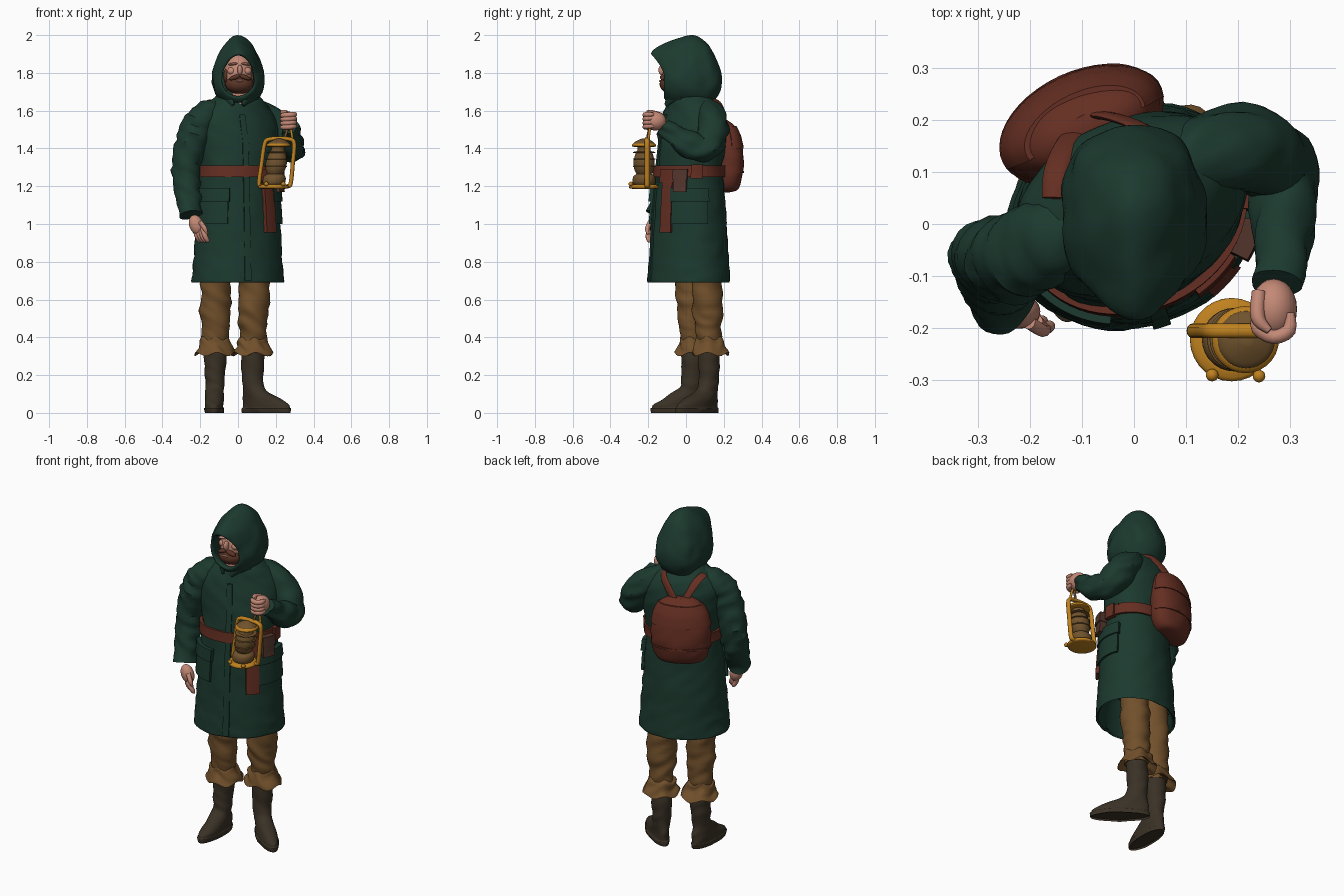
import bpy, bmesh, math
from math import sin, cos, pi, radians
from mathutils import Vector, noise, Matrix

if "Cube" in bpy.data.objects:
    bpy.data.objects.remove(bpy.data.objects["Cube"])

def material(name, rgb):
    m = bpy.data.materials.new(name)
    m.diffuse_color = (*rgb, 1)
    m.use_nodes = True
    m.node_tree.nodes["Principled BSDF"].inputs["Base Color"].default_value = m.diffuse_color
    return m

GREEN = material("coat green", (.0115, .042, .028))
LEATHER = material("red leather", (.13, .028, .016))
CLOTH = material("trouser tan", (.165, .08, .024))
BOOT = material("boot brown", (.042, .031, .019))
SKIN = material("skin", (.55, .25, .18))
BEARD = material("beard brown", (.105, .036, .02))
GOLD = material("lantern gold", (.52, .22, .014))
BRASS = material("dull brass", (.16, .085, .026))
POUCH = material("pouch brown", (.085, .036, .025))
TURN = radians(25)          # the torso is turned about z

def spline(rows, steps):
    """Catmull-Rom interpolation of equal-length tuples."""
    out, n = [], len(rows)
    for i in range(n - 1):
        p = [rows[max(0, min(n - 1, i + k))] for k in (-1, 0, 1, 2)]
        for s in range(steps):
            t = s / steps
            out.append(tuple(.5 * (2*b + (c-a)*t + (2*a-5*b+4*c-d)*t*t + (3*b-a-3*c+d)*t**3)
                             for a, b, c, d in zip(*p)))
    return out + [tuple(rows[-1])]

def mesh(name, bm, mat):
    bmesh.ops.recalc_face_normals(bm, faces=bm.faces)
    me = bpy.data.meshes.new(name)
    bm.to_mesh(me)
    bm.free()
    me.materials.append(mat)
    ob = bpy.data.objects.new(name, me)
    bpy.context.collection.objects.link(ob)
    return ob

def skin_rings(name, rings, mat):
    """Closed surface through equal rings of points, capped at both ends."""
    bm = bmesh.new()
    vs = [[bm.verts.new(p) for p in r] for r in rings]
    n = len(vs[0])
    for a, b in zip(vs, vs[1:]):
        for i in range(n):
            bm.faces.new((a[i], a[(i+1) % n], b[(i+1) % n], b[i]))
    bm.faces.new(vs[0])
    bm.faces.new(vs[-1])
    return mesh(name, bm, mat)

def tube(name, rows, mat, flat=None, ref=(1, 0, 0), steps=5, seg=28, fold=0, wave=0):
    """Loft of ellipses (x,y,z,a,b): level rings turned by 'flat', or swept along the path."""
    rows = spline([r if len(r) == 5 else (*r, r[3]) for r in rows], steps)
    rings, u = [], Vector(ref)
    for i, (x, y, z, a, b) in enumerate(rows):
        c = Vector((x, y, z))
        if flat is None:
            t = (Vector(rows[min(i+1, len(rows)-1)][:3]) - Vector(rows[max(i-1, 0)][:3])).normalized()
            u = (u - t * u.dot(t)).normalized()
            v = t.cross(u)
        else:
            u, v = Vector((cos(flat), sin(flat), 0)), Vector((-sin(flat), cos(flat), 0))
        ring = []
        for k in range(seg):
            w = 2 * pi * k / seg
            d = u * a * cos(w) + v * b * sin(w)
            p = c + d
            if fold:
                q = Vector((p.x * 9, p.y * 9, p.z * 22 + p.x * 12))
                p += d.normalized() * fold * noise.noise(q)
            p.z += wave * sin(5 * w + x * 30)
            ring.append(p)
        rings.append(ring)
    return skin_rings(name, rings, mat)

def patch(name, rows, t0, t1, z0, z1, off, mat, seg=16):
    """Panel lying on a level-ringed loft between two angles (degrees) and heights."""
    fine = spline(rows, 8)
    def point(t, z, o):
        r = min(fine, key=lambda r: abs(r[2] - z))
        x, y = (r[3] + o) * cos(t), (r[4] + o) * sin(t)
        return Vector((r[0] + x*cos(TURN) - y*sin(TURN), r[1] + x*sin(TURN) + y*cos(TURN), z))
    rings, levels = [], 6
    for j in range(seg + 1):
        t = radians(t0 + (t1 - t0) * j / seg)
        zs = [z0 + (z1 - z0) * k / levels for k in range(levels + 1)]
        rings.append([point(t, z, off) for z in zs] + [point(t, z, -.02) for z in reversed(zs)])
    return skin_rings(name, rings, mat)

def ball(name, c, r, mat, tilt=0):
    bm = bmesh.new()
    bmesh.ops.create_uvsphere(bm, u_segments=24, v_segments=16, radius=1)
    bm.transform(Matrix.Translation(c) @ Matrix.Rotation(tilt, 4, 'Y') @ Matrix.Diagonal((*r, 1)))
    return mesh(name, bm, mat)

# coat body, with a turned-in hem
coat = [(0, .015, .70, .25, .21), (0, .015, .80, .243, .203), (0, .015, .95, .232, .195),
        (0, .015, 1.1, .222, .186), (0, .015, 1.28, .208, .17), (0, .03, 1.42, .222, .17),
        (-.01, .04, 1.54, .228, .158), (-.01, .04, 1.61, .19, .138),
        (0, .03, 1.66, .135, .11), (0, .02, 1.71, .085, .08)]
tube("coat", [(0, .015, .9, .2, .16), (0, .015, .72, .235, .19), (0, .015, .698, .243, .2)] + coat,
     GREEN, flat=TURN, seg=56, fold=.008)
patch("coat_placket", coat, -103, -95, .70, 1.58, .009, GREEN, 4)
for side, a, b in (("left", -55, 0), ("right", -180, -125)):
    patch(side + "_pocket", coat, a, b, 1.0, 1.17, .014, GREEN)
    patch(side + "_pocket_flap", coat, a - 2, b + 2, 1.12, 1.19, .022, GREEN)

# sleeves
tube("right_sleeve", [(-.09, 0, 1.62, .05), (-.175, -.038, 1.57, .08), (-.235, -.065, 1.47, .08),
     (-.272, -.07, 1.28, .077), (-.265, -.11, 1.16, .068), (-.245, -.15, 1.05, .06)], GREEN, fold=.02, steps=8)
tube("left_sleeve", [(.07, .09, 1.62, .05), (.155, .13, 1.565, .078), (.225, .142, 1.475, .077),
     (.282, .095, 1.395, .07), (.288, -.01, 1.43, .064), (.275, -.115, 1.52, .046)], GREEN, fold=.02, steps=8)

# hood: pointed sections from the inside, round the rim and to the back; the top leans forward
hood = [(.0, 1.79, .09, .12, 0), (-.06, 1.785, .09, .115, -.2), (-.105, 1.785, .084, .107, -.55),
        (-.115, 1.785, .094, .12, -.58), (-.09, 1.79, .115, .15, -.38), (-.04, 1.80, .131, .178, -.1),
        (.04, 1.81, .135, .19, 0), (.11, 1.79, .12, .168, .0), (.155, 1.785, .092, .125, -.1),
        (.183, 1.77, .045, .065, -.1), (.19, 1.765, .01, .015, 0)]
rings = []
for y, z, w, h, tilt in spline(hood, 5):
    ring = []
    for k in range(40):
        a = 2 * pi * k / 40
        p = Vector((w * sin(a) * (1 - .24 * cos(a)), y + tilt * h * max(0, cos(a)) ** 1.5, z + h * cos(a)))
        p.x += .012 * noise.noise(p * 14)
        ring.append(p)
    rings.append(ring)
skin_rings("hood", rings, GREEN)
for s in (-1, 1):           # collar points
    tube("collar", [(s*.09, -.02, 1.68, .035, .02), (s*.06, -.075, 1.67, .03, .012),
                    (s*.025, -.105, 1.63, .012, .008)], GREEN, ref=(0, 0, 1), seg=12)

# head
ball("head", (.005, -.02, 1.79), (.083, .105, .122), SKIN)
tube("neck", [(.01, -.03, 1.58, .05), (.01, -.042, 1.65, .052), (.01, -.03, 1.74, .055)], SKIN, flat=0)
ball("beard", (.008, -.07, 1.74), (.075, .07, .052), BEARD)
ball("mouth", (.01, -.137, 1.757), (.02, .006, .005), SKIN)
ball("nose", (.01, -.126, 1.815), (.014, .02, .028), SKIN)
for s in (-1, 1):
    ball("moustache", (.01 + s*.025, -.12, 1.777), (.034, .018, .012), BEARD, s * .35)
    ball("brow", (.008 + s*.035, -.107, 1.847), (.027, .014, .007), SKIN, s * .1)
    ball("cheek", (.008 + s*.042, -.098, 1.81), (.022, .02, .02), SKIN)
    ball("sideburn", (.007 + s*.07, -.055, 1.785), (.014, .035, .04), BEARD)

# belt, hanging strap and pouches
patch("belt", coat, 0, 359.9, 1.25, 1.31, .014, LEATHER, 64)
patch("belt_strap", coat, -73, -55, .955, 1.27, .02, LEATHER, 6)
patch("belt_loop", coat, -78, -52, 1.22, 1.29, .024, LEATHER, 6)
patch("pouch", coat, -50, -32, 1.17, 1.28, .042, POUCH, 8)
patch("pouch_flap", coat, -51, -31, 1.235, 1.29, .048, POUCH, 8)
patch("belt_knot", coat, -26, -8, 1.24, 1.315, .026, LEATHER, 8)

# backpack
pack = [(-.1, .19, 1.168, .07, .03), (-.1, .19, 1.19, .135, .075), (-.1, .19, 1.29, .165, .1),
        (-.1, .19, 1.42, .16, .092), (-.095, .185, 1.51, .125, .068), (-.09, .18, 1.55, .06, .03)]
tube("backpack", pack, LEATHER, flat=TURN, seg=44, fold=.006)
patch("backpack_flap", pack, -10, 190, 1.40, 1.52, .006, LEATHER, 24)
patch("backpack_band", pack, -10, 190, 1.27, 1.28, .005, LEATHER, 24)
tube("left_pack_strap", [(-.09, .21, 1.50, .024, .008), (-.04, .205, 1.57, .024, .008),
     (.02, .18, 1.63, .024, .008), (.06, .13, 1.655, .024, .008)], LEATHER, seg=12)
tube("right_pack_strap", [(-.10, .19, 1.50, .024, .008), (-.13, .15, 1.58, .024, .008),
     (-.15, .1, 1.635, .024, .008), (-.155, .05, 1.65, .022, .008)], LEATHER, seg=12)

# legs: trousers, ragged cuffs and boots whose level sections stretch towards the toe
for side, x, y, hx, face, reach in (("left", .078, .12, .088, radians(-40), .26),
                                    ("right", -.122, .035, -.118, radians(-92), .222)):
    tube(side + "_trouser_leg", [(hx, y - .01, .85, .083), (hx, y - .008, .66, .082),
         (x, y - .005, .52, .078), (x, y, .43, .07), (x, y, .33, .066)], CLOTH, flat=0, fold=.014, steps=8)
    tube(side + "_trouser_cuff", [(x, y, .40, .062), (x, y, .385, .074), (x, y + .005, .345, .09),
         (x, y + .01, .312, .104), (x, y + .01, .316, .096), (x, y, .35, .064)], CLOTH,
         flat=0, seg=40, fold=.02, wave=.01)
    rows = []
    for z, heel, toe, wide in ((.012, .066, reach, .05), (.0, .066, reach, .05), (.022, .069, reach + .003, .055),
                               (.028, .064, reach - .005, .051), (.045, .064, reach - .014, .05),
                               (.075, .062, reach - .07, .049), (.105, .056, .11, .048),
                               (.14, .054, .066, .048), (.2, .058, .058, .053),
                               (.28, .062, .06, .06), (.36, .062, .062, .062)):
        s = (toe - heel) / 2
        rows.append((x + s * cos(face), y + s * sin(face), z, (toe + heel) / 2, wide))
    tube(side + "_boot", rows, BOOT, flat=face, seg=36, fold=.008)

# hands: relaxed right, gripping left
ball("right_palm", (-.22, -.168, .995), (.038, .033, .055), SKIN, -.35)
for i in range(4):
    f = -.02 + .014 * i
    tube("right_finger", [(-.208 + f*.9, -.172 - f*.7, .98, .014), (-.198 + f, -.185 - f*.7, .94, .014),
         (-.183 + f, -.18 - f*.7, .912, .011), (-.178 + f, -.175 - f*.7, .904, .003)], SKIN, seg=10, steps=3)
tube("right_thumb", [(-.2, -.19, 1.01, .013), (-.175, -.205, .975, .012), (-.165, -.2, .945, .006)], SKIN, seg=10)
ball("left_fist", (.268, -.163, 1.545), (.045, .058, .05), SKIN)
for i in range(4):
    z = 1.58 - .021 * i
    tube("left_finger", [(.3, -.17, z, .008), (.298, -.203, z, .014), (.268, -.217, z - .003, .014),
         (.237, -.2, z - .005, .013), (.232, -.175, z - .005, .006)], SKIN, ref=(0, 0, 1), seg=10, steps=3)
tube("left_thumb", [(.24, -.13, 1.575, .014), (.238, -.18, 1.59, .014), (.26, -.205, 1.595, .007)], SKIN, seg=10)

# lantern, leaning slightly in x
def lantern(name, profile, mat):
    tube(name, [(.2 + .12 * (z - 1.3), -.222, z, r) for z, r in profile], mat, flat=0, steps=3)

lantern("lantern_base", [(1.186, .06), (1.19, .078), (1.203, .078), (1.21, .06)], GOLD)
lantern("lantern_tank", [(1.205, .05), (1.22, .06), (1.25, .058), (1.265, .04)], BRASS)
lantern("lantern_globe", [(1.265, .04), (1.29, .052), (1.33, .056), (1.37, .046), (1.39, .036)], BRASS)
for z in (1.30, 1.34, 1.375):
    lantern("globe_guard", [(z, .05), (z + .002, .059), (z + .006, .059), (z + .008, .05)], BRASS)
lantern("lantern_chimney", [(1.385, .035), (1.41, .035), (1.43, .03)], BRASS)
lantern("lantern_cap", [(1.408, .05), (1.412, .064), (1.424, .06), (1.432, .045)], GOLD)
lantern("lantern_cap_top", [(1.42, .056), (1.432, .052), (1.446, .028), (1.453, .01)], BRASS)
corners = [(.2, 1.2), (.125, 1.2), (.112, 1.222), (.125, 1.32), (.14, 1.42), (.16, 1.447), (.22, 1.452),
           (.28, 1.447), (.298, 1.42), (.29, 1.32), (.28, 1.222), (.265, 1.2), (.2, 1.2)]
tube("lantern_frame", [(x, -.205, z, .011, .014) for x, z in corners], GOLD, ref=(0, 0, 1), seg=12)
tube("lantern_bail", [(.24, -.205, 1.44, .007), (.255, -.2, 1.48, .007), (.268, -.185, 1.53, .007)], BRASS, seg=10)
tube("lantern_bail_strip", [(.29, -.2, 1.43, .007), (.284, -.195, 1.48, .007), (.272, -.185, 1.53, .007)], GOLD, seg=10)
for x, y in ((.15, -.29), (.24, -.292)):
    ball("lantern_knob", (x, y, 1.212), (.012, .012, .012), GOLD)

# smooth shading with crisp edges
for ob in bpy.data.objects:
    ob.select_set(True)
    bpy.context.view_layer.objects.active = ob
bpy.ops.object.shade_smooth_by_angle(angle=radians(40))
